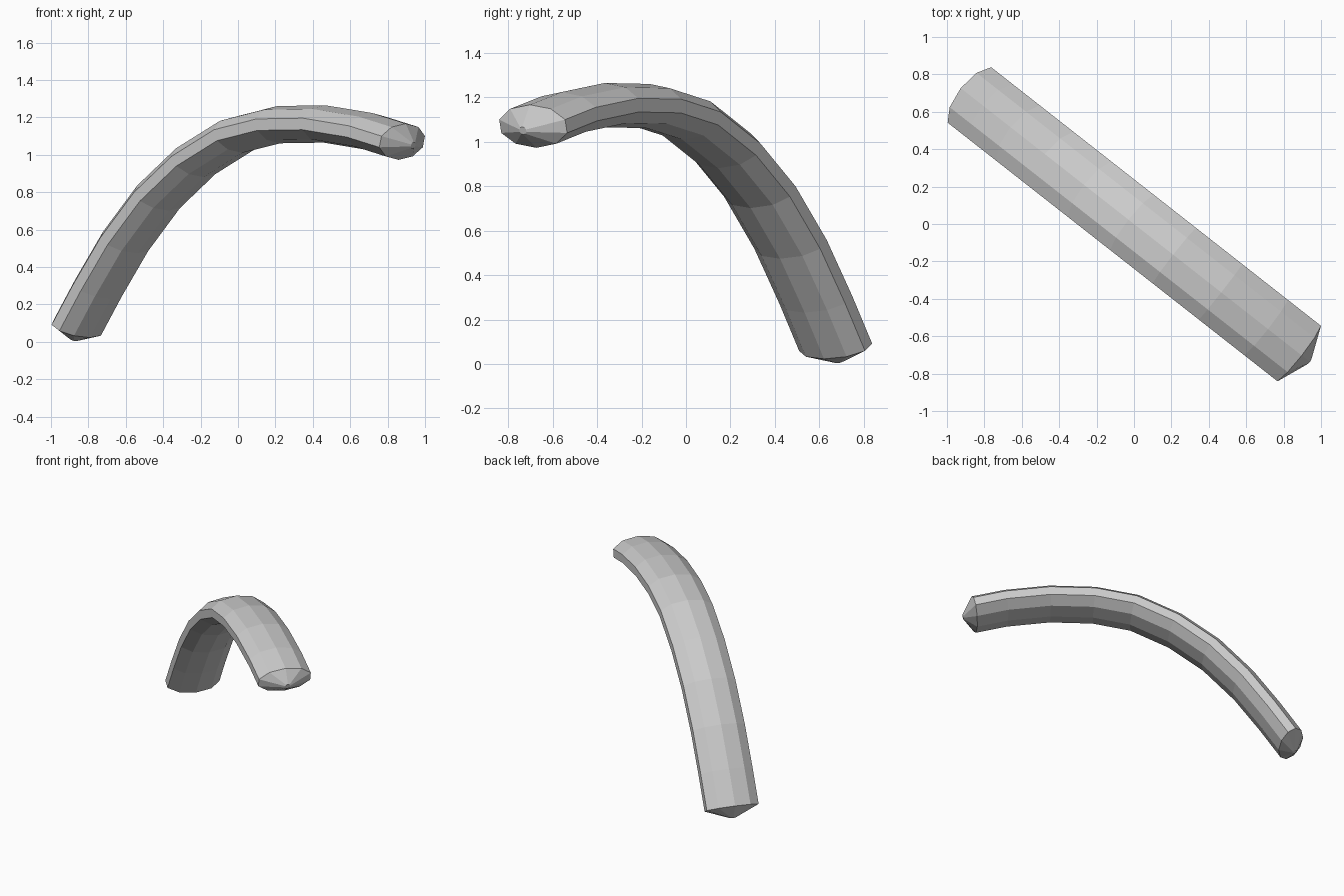
import bpy, bmesh
from math import sin, cos, pi
from mathutils import Vector

if "Cube" in bpy.data.objects:
    bpy.data.objects.remove(bpy.data.objects["Cube"])

SIDES = 10
ALONG = Vector((0.787, -0.617, 0))    # horizontal direction of the arch
ACROSS = Vector((0.617, 0.787, 0))    # width direction
UP = Vector((0, 0, 1))

# centre line in the arch plane: (distance along, height), tips first and last
path = [(-1.118, 0.01), (-1.092, 0.075), (-0.947, 0.289), (-0.763, 0.538),
        (-0.539, 0.776), (-0.287, 0.966), (-0.005, 1.105), (0.276, 1.161),
        (0.587, 1.165), (0.893, 1.125), (1.115, 1.07), (1.19, 1.05)]
pts = [ALONG * s + UP * z for s, z in path]

bm = bmesh.new()
rings = []
last = len(pts) - 1
for i, p in enumerate(pts):
    tangent = (pts[min(i + 1, last)] - pts[max(i - 1, 0)]).normalized()
    normal = tangent.cross(ACROSS).normalized()
    # flattened body section, tiny rounds at the tips
    a, b = (0.02, 0.018) if i in (0, last) else (0.198, 0.1)
    rings.append([bm.verts.new(p + ACROSS * a * cos(t) + normal * b * sin(t))
                  for t in ((k + 0.5) * 2 * pi / SIDES for k in range(SIDES))])

# skin and conical ends
for r, q in zip(rings, rings[1:]):
    for k in range(SIDES):
        n = (k + 1) % SIDES
        bm.faces.new((r[k], r[n], q[n], q[k]))
bm.faces.new(rings[0])
bm.faces.new(rings[-1])
bmesh.ops.recalc_face_normals(bm, faces=bm.faces)

mesh = bpy.data.meshes.new("curved_bar")
bm.to_mesh(mesh)
bm.free()
bpy.context.collection.objects.link(bpy.data.objects.new("curved_bar", mesh))
